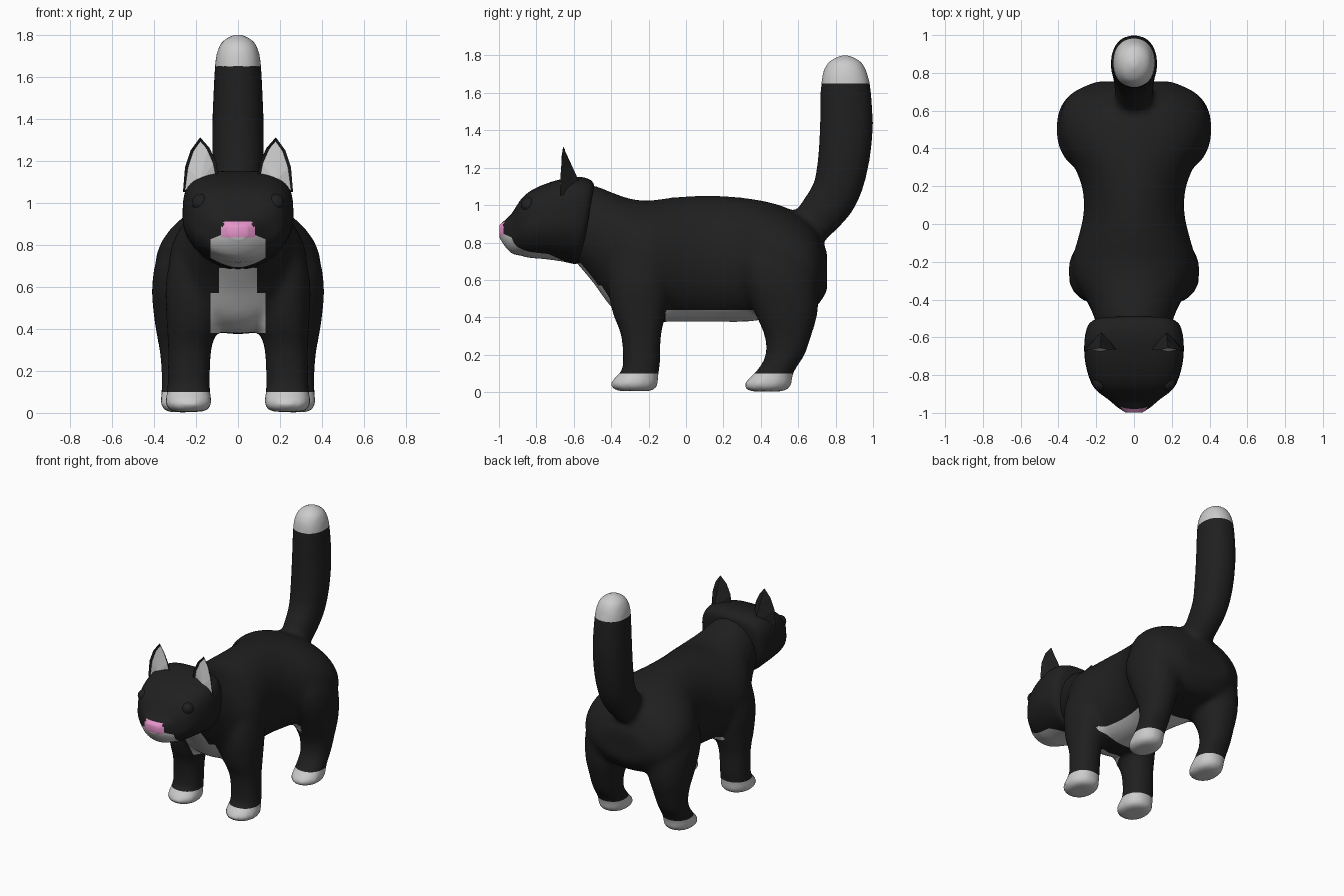
import bpy, bmesh
from math import cos, sin, pi, radians

if "Cube" in bpy.data.objects:
    bpy.data.objects.remove(bpy.data.objects["Cube"])


def material(name, col):
    m = bpy.data.materials.new(name)
    m.diffuse_color = (*col, 1)
    m.use_nodes = True
    m.node_tree.nodes["Principled BSDF"].inputs["Base Color"].default_value = m.diffuse_color
    return m


MATS = [material("black", (0.014, 0.014, 0.014)),
        material("white", (0.75, 0.75, 0.75)),
        material("pink", (0.8, 0.3, 0.6))]


def refine(rows, n=4):
    """Catmull-Rom interpolation of ring parameters."""
    out = []
    for i in range(len(rows) - 1):
        a, b, c, d = (rows[max(i - 1, 0)], rows[i], rows[i + 1], rows[min(i + 2, len(rows) - 1)])
        for k in range(n):
            t = k / n
            out.append([0.5 * (2 * q + (r - p) * t + (2 * p - 5 * q + 4 * r - s) * t * t
                               + (3 * q - p - 3 * r + s) * t ** 3)
                        for p, q, r, s in zip(a, b, c, d)])
    return out + [rows[-1]]


def loft(bm, rows, seg=32, upper=2.2, lower=2.2, side=1):
    """Rows are (x, y, z, half width, half height, tilt in degrees)."""
    rings = []
    for x, y, z, hx, hv, tilt in refine(rows):
        ring = []
        for k in range(seg):
            c, s = cos(2 * pi * k / seg), sin(2 * pi * k / seg)
            power = upper if s > 0 else lower
            u = hx * abs(c) ** (2 / power) * (1 if c > 0 else -1)
            v = hv * abs(s) ** (2 / power) * (1 if s > 0 else -1)
            t = radians(tilt)
            ring.append(bm.verts.new((side * (x + u), y + v * cos(t), z + v * sin(t))))
        rings.append(ring)
    faces = [bm.faces.new(rings[0]), bm.faces.new(rings[-1])]
    for a, b in zip(rings, rings[1:]):
        for k in range(seg):
            j = (k + 1) % seg
            faces.append(bm.faces.new((a[k], a[j], b[j], b[k])))
    bmesh.ops.recalc_face_normals(bm, faces=faces)


def finish(name, bm):
    me = bpy.data.meshes.new(name)
    bm.to_mesh(me)
    bm.free()
    for m in MATS:
        me.materials.append(m)
    ob = bpy.data.objects.new(name, me)
    bpy.context.collection.objects.link(ob)
    return ob


def paint(ob, planes, pick):
    """Cut the mesh along colour borders, then colour each face."""
    bm = bmesh.new()
    bm.from_mesh(ob.data)
    for co, no in planes:
        bmesh.ops.bisect_plane(bm, geom=bm.verts[:] + bm.edges[:] + bm.faces[:],
                               dist=0.0005, plane_co=co, plane_no=no)
    bm.normal_update()
    for f in bm.faces:
        f.material_index = pick(f.calc_center_median(), f.normal)
        f.smooth = True
    bm.to_mesh(ob.data)
    bm.free()


def fuse(ob, voxel, smooth):
    """Blend overlapping parts into one skin."""
    r = ob.modifiers.new("skin", 'REMESH')
    r.mode = 'VOXEL'
    r.voxel_size = voxel
    s = ob.modifiers.new("soften", 'SMOOTH')
    s.factor, s.iterations = 0.5, smooth
    dg = bpy.context.evaluated_depsgraph_get()
    me = bpy.data.meshes.new_from_object(ob.evaluated_get(dg))
    ob.modifiers.clear()
    ob.data = me
    me.materials.clear()
    for m in MATS:
        me.materials.append(m)


def cuts(axis, values):
    """Cutting planes across one axis."""
    unit = [float(i == axis) for i in range(3)]
    return [([v * e for e in unit], unit) for v in values]


# Torso: y, top, bottom, half width
bm = bmesh.new()
torso = [(-.62, 1.08, .73, .18), (-.5, 1.105, .59, .21), (-.4, 1.07, .455, .255),
         (-.3, 1.035, .39, .315), (-.2, 1.025, .375, .33), (-.08, 1.04, .375, .298),
         (.05, 1.05, .375, .268), (.18, 1.05, .375, .272), (.3, 1.04, .375, .315),
         (.4, 1.025, .385, .37), (.5, 1.0, .40, .395), (.6, .955, .42, .385),
         (.69, .88, .45, .335), (.755, .75, .54, .2)]
loft(bm, [(0, y, (t + b) / 2, w, (t - b) / 2, 90) for y, t, b, w in torso], 32, 2.0, 2.1)

# Legs with shoulders and thighs
front = [(.235, -.275, .005, .085, .10, 0), (.235, -.277, .04, .112, .13, 0),
         (.235, -.265, .08, .107, .115, 0), (.235, -.24, .13, .102, .1, 0),
         (.23, -.24, .3, .104, .107, 0), (.215, -.25, .43, .125, .145, 0),
         (.2, -.25, .6, .145, .17, 0), (.18, -.24, .75, .135, .16, 0),
         (.13, -.2, .9, .09, .1, 0)]
hind = [(.265, .43, .003, .08, .1, 0), (.265, .437, .04, .105, .13, 0),
        (.265, .455, .08, .102, .112, 0), (.265, .49, .13, .1, .1, 0),
        (.265, .53, .2, .1, .105, 0), (.262, .545, .3, .112, .125, 0),
        (.255, .535, .43, .142, .17, 0), (.245, .5, .6, .165, .205, 0),
        (.22, .48, .75, .155, .19, 0), (.14, .48, .88, .1, .1, 0)]
for side in (1, -1):
    loft(bm, front, 24, side=side)
    loft(bm, hind, 24, side=side)

# Raised tail
loft(bm, [(0, .6, .82, .09, .1, -45), (0, .7, .93, .1, .118, -45),
          (0, .79, 1.05, .112, .13, -35), (0, .835, 1.2, .122, .137, -15),
          (0, .857, 1.4, .122, .143, -5), (0, .855, 1.6, .114, .136, 0),
          (0, .85, 1.7, .105, .122, 0), (0, .85, 1.765, .08, .09, 0),
          (0, .85, 1.8, .025, .03, 0)], 24)
body = finish("body", bm)
fuse(body, 0.02, 8)


def body_colour(c, n):
    x = abs(c.x)
    if c.z < .1 or c.z > 1.65:
        return 1
    if c.y < -.25 and n.y < -.1 and .38 < c.z < .69 and x < (.13 if c.z < .57 else .09):
        return 1
    if .3 < c.z < .44 and -.11 < c.y < .4 and n.z < -.1 and x < .24:
        return 1
    return 0


xcuts = cuts(0, (.09, -.09, .13, -.13))
paint(body, xcuts + cuts(1, (-.11, .4)) + cuts(2, (.1, 1.65, .38, .44, .57)), body_colour)

# Head: broad crown, narrower jaw
bm = bmesh.new()
loft(bm, [(0, -.525, .905, .215, .2, 80), (0, -.55, .91, .245, .228, 80),
          (0, -.62, .925, .262, .23, 80), (0, -.72, .922, .26, .213, 82),
          (0, -.82, .905, .235, .187, 85), (0, -.88, .885, .2, .155, 88),
          (0, -.93, .85, .135, .108, 90), (0, -.97, .85, .088, .068, 90),
          (0, -.998, .86, .045, .032, 90)], 64, 3.4, 2.0)
head = finish("head", bm)


def head_colour(c, n):
    if .835 < c.z < .91 and c.y < -.94 and abs(c.x) < .08 - .6 * max(0, c.z - .88):
        return 2
    if c.z < .745 + .45 * (-.75 - c.y) and abs(c.x) < .13:
        return 1
    return 0


paint(head, xcuts + [((0, -.75, .745), (0, .45, 1))] + cuts(0, (.08, -.08))
      + cuts(1, (-.94,)) + cuts(2, (.835, .91)), head_colour)

for side, label in ((1, "left"), (-1, "right")):
    # Ear: pointed shell with a pale hollow front
    bm = bmesh.new()
    rim = [bm.verts.new((side * x, y, z)) for x, y, z in (
        (.09, -.66, 1.1), (.103, -.665, 1.19), (.135, -.665, 1.26), (.18, -.657, 1.312),
        (.225, -.664, 1.25), (.252, -.67, 1.17), (.262, -.67, 1.05))]
    mid = bm.verts.new((side * .175, -.69, 1.09))
    high = bm.verts.new((side * .175, -.612, 1.215))
    low = bm.verts.new((side * .17, -.555, 1.09))
    fronts = [bm.faces.new((mid, a, b)) for a, b in zip(rim, rim[1:])]
    for a, b in zip(rim[1:], rim[2:-1]):
        bm.faces.new((high, b, a))
    for trio in ((low, rim[1], rim[0]), (low, rim[6], rim[5]),
                 (low, high, rim[1]), (low, rim[5], high)):
        bm.faces.new(trio)
    bm.faces.new((rim[0], mid, rim[6], low))
    bmesh.ops.recalc_face_normals(bm, faces=bm.faces[:])
    bmesh.ops.inset_region(bm, faces=fronts, thickness=.012, depth=-.012)
    for f in fronts:
        f.material_index = 1
    finish(label + "_ear", bm)

    # Eye: small dark bump
    bm = bmesh.new()
    bmesh.ops.create_uvsphere(bm, u_segments=20, v_segments=12, radius=.042)
    for f in bm.faces:
        f.smooth = True
    eye = finish(label + "_eye", bm)
    eye.location = (side * .178, -.84, 1.0)
